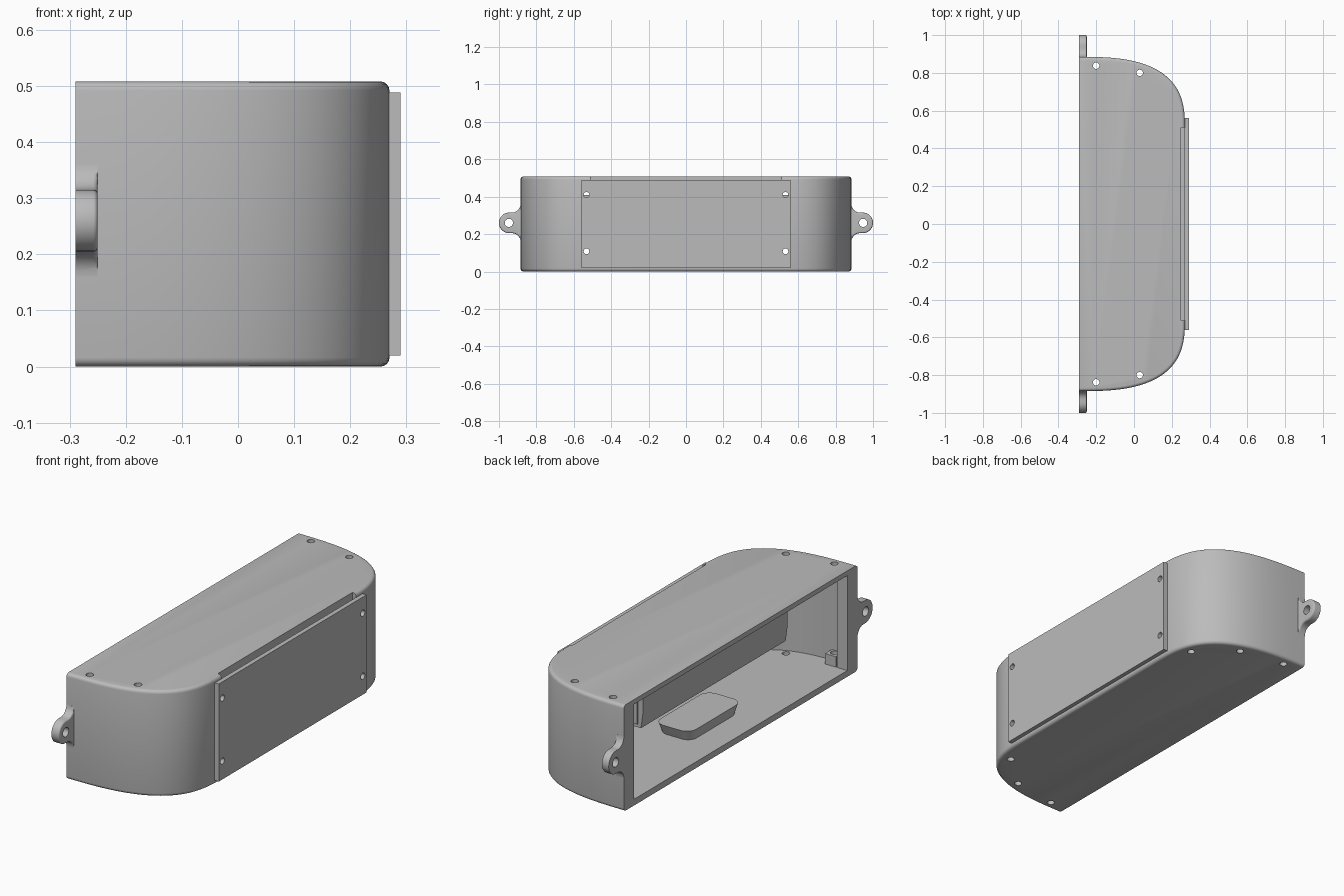
import bpy, bmesh
from math import sin, cos, pi, radians
from mathutils import Vector

if "Cube" in bpy.data.objects:
    bpy.data.objects.remove(bpy.data.objects["Cube"], do_unlink=True)

gray = bpy.data.materials.new("light_gray")
gray.use_nodes = True
gray.diffuse_color = (0.5, 0.5, 0.5, 1)
gray.node_tree.nodes["Principled BSDF"].inputs["Base Color"].default_value = (0.5, 0.5, 0.5, 1)


def add_prism(bm, pts, axis, lo, hi):
    """Extrude a 2D outline along an axis; outline uses the other two axes in order."""
    def place(p, h):
        c = list(p)
        c.insert("xyz".index(axis), h)
        return bm.verts.new(c)
    rings = [[place(p, h) for p in pts] for h in (lo, hi)]
    faces = [bm.faces.new(r) for r in rings]
    n = len(pts)
    for i in range(n):
        j = (i + 1) % n
        faces.append(bm.faces.new((rings[0][i], rings[0][j], rings[1][j], rings[1][i])))
    bmesh.ops.recalc_face_normals(bm, faces=faces)


def finish(name, bm):
    mesh = bpy.data.meshes.new(name)
    bm.to_mesh(mesh)
    bm.free()
    mesh.materials.append(gray)
    obj = bpy.data.objects.new(name, mesh)
    bpy.context.collection.objects.link(obj)
    return obj


def prism(name, pts, axis, lo, hi, bevel=0.0, keep=None):
    bm = bmesh.new()
    add_prism(bm, pts, axis, lo, hi)
    if bevel:
        edges = [e for e in bm.edges if keep is None or keep(e)]
        bmesh.ops.bevel(bm, geom=edges, offset=bevel, segments=4, profile=0.5, affect="EDGES")
    return finish(name, bm)


def rect(a0, a1, b0, b1):
    return [(a0, b0), (a1, b0), (a1, b1), (a0, b1)]


def arc(cx, cy, r, a0, a1, n):
    return [(cx + r * cos(radians(a0 + (a1 - a0) * i / n)),
             cy + r * sin(radians(a0 + (a1 - a0) * i / n))) for i in range(n + 1)]


def circle(cx, cy, r, n=24):
    return arc(cx, cy, r, 0, 360, n)[:-1]


def shell_outline(x0, x1, flat, half, n=24):
    """Flat back, straight front and two soft superelliptic corners."""
    side = []
    for i in range(n + 1):
        t = pi / 2 * i / n
        side.append((x0 + (x1 - x0) * max(sin(t), 0) ** 0.714,
                     flat + (half - flat) * max(cos(t), 0) ** 0.714))
    return side + [(x, -y) for x, y in reversed(side)]


def cut(obj, cutter):
    mod = obj.modifiers.new("cut", "BOOLEAN")
    mod.operation, mod.solver, mod.object = "DIFFERENCE", "EXACT", cutter
    bpy.context.view_layer.update()
    graph = bpy.context.evaluated_depsgraph_get()
    mesh = bpy.data.meshes.new_from_object(obj.evaluated_get(graph))
    obj.modifiers.clear()
    obj.data = mesh


def discard(obj):
    bpy.data.objects.remove(obj, do_unlink=True)


# Housing with rounded rims, open at the back
def rim_edge(e):
    a, b = e.verts
    level = abs(a.co.z - b.co.z) < 0.001
    return level and max(a.co.x, b.co.x) > -0.285


housing = prism("housing", shell_outline(-0.29, 0.27, 0.5, 0.885), "z", 0, 0.508, 0.016, rim_edge)
cutters = [
    prism("cavity_cutter", shell_outline(-0.235, 0.228, 0.48, 0.86), "z", 0.03, 0.485),
    prism("opening_cutter", rect(-0.4, -0.2, -0.808, 0.808), "z", 0.03, 0.485),
    prism("front_recess_cutter", rect(0.25, 0.4, -0.51, 0.51), "z", 0.02, 0.6),
]
for c in cutters:
    cut(housing, c)
    discard(c)

# Front cover plate
plate = prism("front_plate", rect(-0.56, 0.56, 0.02, 0.488), "x", 0.268, 0.29)

# Screw bosses inside the rear corners
bosses = [prism("screw_boss", rect(-0.23, -0.172, *sorted((s * 0.808, s * 0.864))), "z", 0.028, 0.08)
          for s in (-1, 1)]

# Screw holes, through lid and floor, under the floor, and through the plate
bm = bmesh.new()
for s in (-1, 1):
    add_prism(bm, circle(-0.2, s * 0.838, 0.017), "z", -0.1, 0.6)
    add_prism(bm, circle(0.03, s * 0.8, 0.017), "z", -0.1, 0.6)
    add_prism(bm, circle(0.2, s * 0.65, 0.017), "z", -0.1, 0.022)
    for z in (0.108, 0.41):
        add_prism(bm, circle(s * 0.532, z, 0.015), "x", 0.1, 0.4)
holes = finish("hole_cutter", bm)
for obj in [housing, plate] + bosses:
    cut(obj, holes)
discard(holes)

# Mounting ears with flared roots
ears = []
for s, side in ((1, "left"), (-1, "right")):
    half = arc(0.93, 0.36, 0.045, 180, 270, 8) + arc(0.945, 0.26, 0.055, 90, 0, 8)
    outline = [(0.86, 0.36)] + half + [(y, 0.52 - z) for y, z in reversed(half[:-1])] + [(0.86, 0.16)]
    ear = prism("mounting_ear_" + side, [(s * y, z) for y, z in outline], "x", -0.29, -0.25, 0.008,
                lambda e: min(v.co.x for v in e.verts) > -0.26 and max(abs(v.co.y) for v in e.verts) > 0.89)
    drill = prism("ear_cutter", circle(s * 0.947, 0.26, 0.022), "x", -0.4, 0)
    cut(ear, drill)
    discard(drill)
    # Keep the ear out of the opening
    ears.append(ear)

# Inner crossbar with a sloped lower band, and end brackets
bar = prism("inner_bar", [(-0.155, 0.306), (-0.155, 0.408), (0, 0.408), (0, 0.233), (-0.145, 0.233)],
            "y", -0.548, 0.548)
brackets = [prism("bar_bracket", rect(-0.13, -0.02, 0.25, 0.37), "y", *sorted((s * 0.546, s * 0.556)))
            for s in (-1, 1)]

# Rounded floor block, narrower at its base
r = 0.05
outline = (arc(0.03 - r, 0.2 - r, r, 0, 90, 6) + arc(-0.16 + r, 0.2 - r, r, 90, 180, 6)
           + arc(-0.16 + r, -0.2 + r, r, 180, 270, 6) + arc(0.03 - r, -0.2 + r, r, 270, 360, 6))
block = prism("floor_block", outline, "z", 0.028, 0.08)
for v in block.data.vertices:
    if v.co.z < 0.05:
        centre = Vector((-0.065, 0, v.co.z))
        v.co = centre + (v.co - centre) * 0.9

# Smooth the curves, keep the edges crisp
bpy.ops.object.select_all(action="DESELECT")
for obj in [housing, plate, block, bar] + bosses + ears + brackets:
    obj.select_set(True)
bpy.context.view_layer.objects.active = housing
bpy.ops.object.shade_smooth_by_angle(angle=radians(30))
